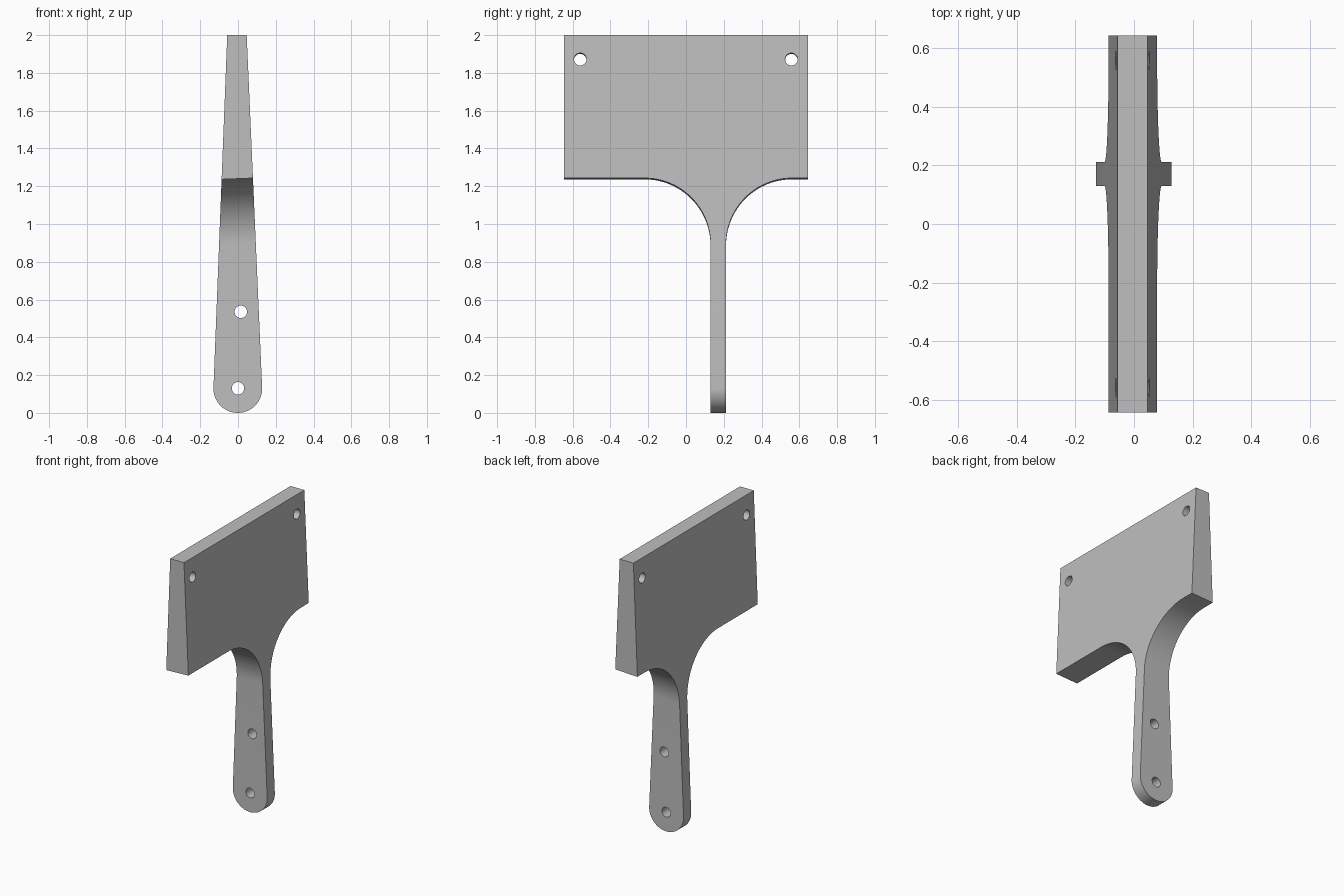
import bpy, bmesh
from math import sin, cos, pi
from mathutils import Vector

cube = bpy.data.objects.get("Cube")
if cube:
    bpy.data.objects.remove(cube, do_unlink=True)

grey = bpy.data.materials.new("light_grey")
grey.use_nodes = True
color = (0.52, 0.52, 0.52, 1)
grey.diffuse_color = color
grey.node_tree.nodes["Principled BSDF"].inputs["Base Color"].default_value = color


def arc(u, v, r, start, end, n=24):
    return [(u + r * cos(start + (end - start) * i / n),
             v + r * sin(start + (end - start) * i / n)) for i in range(n + 1)]


def prism(name, outline, axis, start, end, tilt=0):
    """Extrude an outline along x (outline in y, z) or y (outline in x, z)."""
    bm = bmesh.new()

    def place(d, u, v):
        return (d, u, v + tilt * d) if axis == "x" else (u, d, v)

    face = bm.faces.new([bm.verts.new(place(start, u, v)) for u, v in outline])
    top = bmesh.ops.extrude_face_region(bm, geom=[face])["geom"]
    offset = Vector(place(end, 0, 0)) - Vector(place(start, 0, 0))
    bmesh.ops.translate(bm, vec=offset,
                        verts=[g for g in top if isinstance(g, bmesh.types.BMVert)])
    bmesh.ops.recalc_face_normals(bm, faces=bm.faces)
    mesh = bpy.data.meshes.new(name)
    bm.to_mesh(mesh)
    bm.free()
    mesh.materials.append(grey)
    ob = bpy.data.objects.new(name, mesh)
    bpy.context.collection.objects.link(ob)
    return ob


def combine(target, cutter, operation):
    bpy.context.view_layer.objects.active = target
    mod = target.modifiers.new(operation, "BOOLEAN")
    mod.operation = operation
    mod.solver = "EXACT"
    mod.object = cutter
    bpy.ops.object.modifier_apply(modifier=mod.name)
    bpy.data.objects.remove(cutter, do_unlink=True)


# Broad blade flowing through two fillets into the narrow handle
R, FILLET_Z = 0.35, 0.89
side = [(-0.645, 2.1), (-0.645, 1.24)]
side += arc(0.13 - R, FILLET_Z, R, pi / 2, 0)
side += [(0.13, -0.1), (0.212, -0.1)]
side += arc(0.212 + R, FILLET_Z, R, pi, pi / 2)
side += [(0.645, 1.24), (0.645, 2.1)]
paddle = prism("paddle", side, "x", -0.3, 0.3, tilt=0.04)

# Tapered thickness with a round handle end
taper = [(0.046, 2), (-0.057, 2)] + arc(-0.001, 0.129, 0.129, pi, 2 * pi, 40)
combine(paddle, prism("taper_cutter", taper, "y", -1, 1), "INTERSECT")

# Mounting holes: two through the handle, two through the blade corners
for x, z in ((0, 0.13), (0.015, 0.535)):
    combine(paddle, prism("handle_hole", arc(x, z, 0.033, 0, 2 * pi, 32)[:-1],
                          "y", -1, 1), "DIFFERENCE")
for y in (-0.56, 0.558):
    combine(paddle, prism("blade_hole", arc(y, 1.87, 0.033, 0, 2 * pi, 32)[:-1],
                          "x", -0.3, 0.3, tilt=0.04), "DIFFERENCE")

# Smooth the curves, keep the corners crisp
bpy.ops.object.select_all(action="DESELECT")
paddle.select_set(True)
bpy.context.view_layer.objects.active = paddle
bpy.ops.object.shade_smooth_by_angle(angle=pi / 6)
